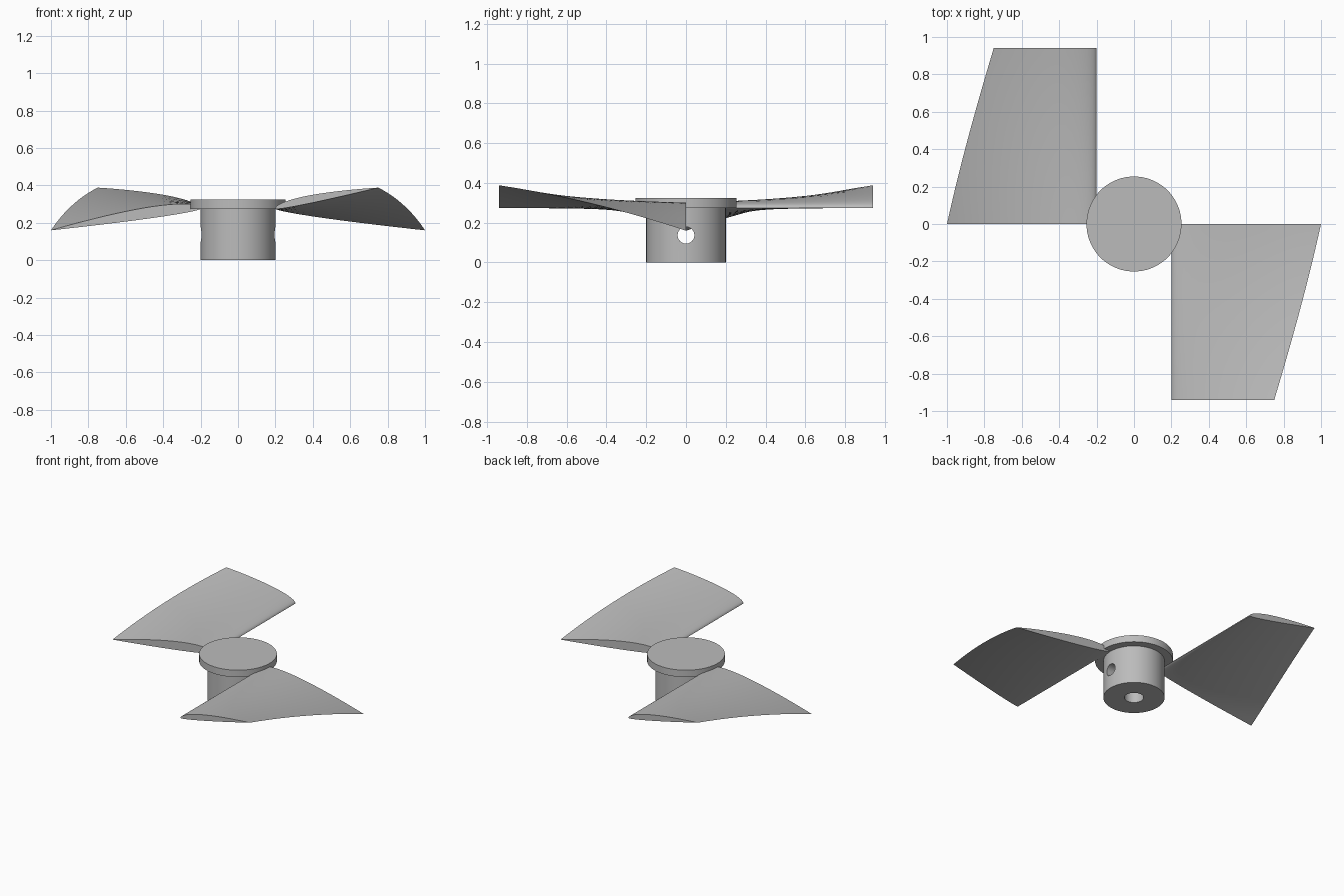
import bpy, bmesh, math
from mathutils import Matrix

cube = bpy.data.objects.get("Cube")
if cube:
    bpy.data.objects.remove(cube)

gray = bpy.data.materials.new("plain_gray")
gray.use_nodes = True
gray.diffuse_color = (0.5, 0.5, 0.5, 1)
gray.node_tree.nodes["Principled BSDF"].inputs["Base Color"].default_value = (0.5, 0.5, 0.5, 1)


def make_object(name, bm):
    bmesh.ops.recalc_face_normals(bm, faces=bm.faces[:])
    mesh = bpy.data.meshes.new(name)
    bm.to_mesh(mesh)
    bm.free()
    mesh.materials.append(gray)
    obj = bpy.data.objects.new(name, mesh)
    bpy.context.collection.objects.link(obj)
    return obj


def activate(obj):
    bpy.ops.object.select_all(action='DESELECT')
    obj.select_set(True)
    bpy.context.view_layer.objects.active = obj


def smooth(obj):
    activate(obj)
    bpy.ops.object.shade_smooth_by_angle(angle=math.radians(35))


# Hub: lathed sleeve with a blind shaft bore and a wider cap
HUB, CAP, BORE = 0.2, 0.254, 0.063
profile = [(0, 0.27), (BORE, 0.27), (BORE, 0), (HUB, 0),
           (HUB, 0.275), (CAP, 0.275), (CAP, 0.325), (0, 0.325)]
bm = bmesh.new()
verts = [bm.verts.new((r, 0, z)) for r, z in profile]
edges = [bm.edges.new(pair) for pair in zip(verts, verts[1:])]
bmesh.ops.spin(bm, geom=verts + edges, cent=(0, 0, 0), axis=(0, 0, 1),
               angle=math.tau, steps=96)
bmesh.ops.remove_doubles(bm, verts=bm.verts[:], dist=0.0001)
hub = make_object("hub", bm)

# Screw hole: drilled crosswise through the sleeve
bm = bmesh.new()
place = Matrix.Translation((0, 0, 0.137)) @ Matrix.Rotation(math.pi / 2, 4, 'Y')
bmesh.ops.create_cone(bm, cap_ends=True, segments=40, radius1=0.042, radius2=0.042,
                      depth=0.6, matrix=place)
drill = make_object("screw_hole_cutter", bm)
drill.hide_render = True
cut = hub.modifiers.new("screw_hole", 'BOOLEAN')
cut.operation = 'DIFFERENCE'
cut.solver = 'EXACT'
cut.object = drill
activate(hub)
bpy.ops.object.modifier_apply(modifier=cut.name)
bpy.data.objects.remove(drill)
smooth(hub)


def thickness(u):
    """Half thickness of a teardrop wing section, blunt at the nose."""
    return 1.4845 * math.sqrt(u) - 0.63 * u - 1.758 * u**2 + 1.4215 * u**3 - 0.518 * u**4


def wing_section(steps=24):
    """Closed outline from trailing edge over the top, around the nose and back below."""
    us = [(1 - math.cos(math.pi * i / steps)) / 2 for i in range(steps + 1)]
    top = [(u, 0.12 * thickness(u)) for u in reversed(us[1:-1])]
    bottom = [(u, -0.03 * thickness(u)) for u in us[1:-1]]
    return [(1, 0)] + top + [(0, 0)] + bottom


# Blade: wing section twisted and tapered from the hub out to the tip
ROOT_CHORD, SPAN, NOSE_Z = 0.808, 0.94, 0.275


def make_blade(name, turn):
    bm = bmesh.new()
    rings, stations = [], 24
    for k in range(stations + 1):
        t = k / stations
        a = math.radians(-8.2 + 19.8 * t)
        c = ROOT_CHORD * (1 - 0.305 * t)
        rings.append([bm.verts.new((HUB + c * (u * math.cos(a) - v * math.sin(a)), -SPAN * t,
                                    NOSE_Z + c * (u * math.sin(a) + v * math.cos(a))))
                      for u, v in wing_section()])
    for low, high in zip(rings, rings[1:]):
        for i in range(len(low)):
            bm.faces.new((low[i - 1], low[i], high[i], high[i - 1]))
    bm.faces.new(rings[0])
    bm.faces.new(rings[-1])
    bm.transform(Matrix.Rotation(turn, 4, 'Z'))
    smooth(make_object(name, bm))


make_blade("left_blade", 0)
make_blade("right_blade", math.pi)
